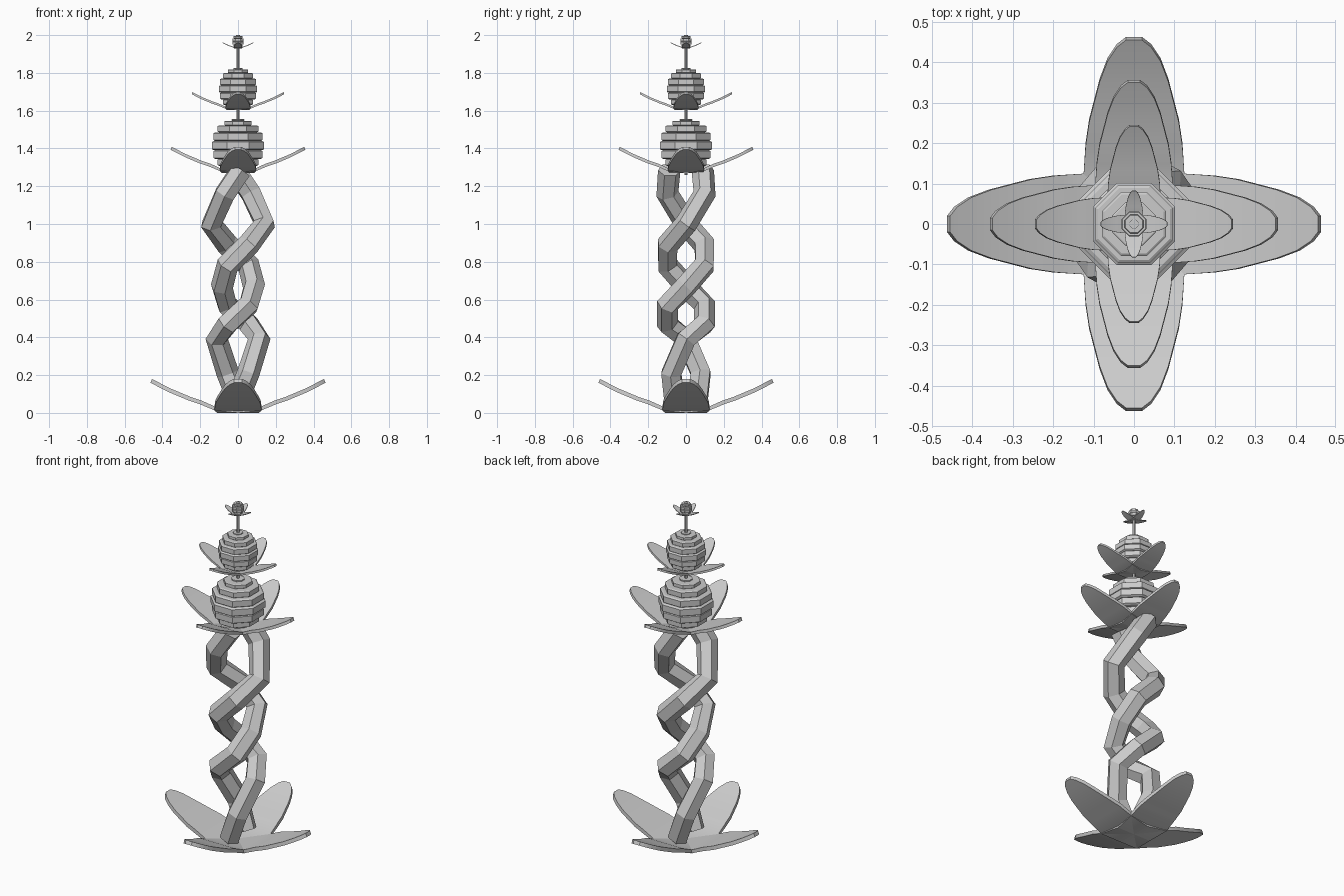
import bpy, bmesh
from math import sin, cos, pi, radians, sqrt

if "Cube" in bpy.data.objects:
    bpy.data.objects.remove(bpy.data.objects["Cube"])


def finish(bm, name, smooth=None):
    bmesh.ops.recalc_face_normals(bm, faces=bm.faces)
    me = bpy.data.meshes.new(name)
    bm.to_mesh(me)
    bm.free()
    ob = bpy.data.objects.new(name, me)
    bpy.context.collection.objects.link(ob)
    if smooth:
        bpy.ops.object.select_all(action='DESELECT')
        ob.select_set(True)
        bpy.context.view_layer.objects.active = ob
        bpy.ops.object.shade_smooth_by_angle(angle=radians(smooth))
    return ob


def lathe(name, profile, sides):
    # Revolve (radius, z) points and close both ends
    bm = bmesh.new()
    rings = []
    for r, z in profile:
        rings.append([bm.verts.new((r * cos(2 * pi * (i + .5) / sides),
                                    r * sin(2 * pi * (i + .5) / sides), z))
                      for i in range(sides)])
    for a, b in zip(rings, rings[1:]):
        for i in range(sides):
            j = (i + 1) % sides
            bm.faces.new((a[i], a[j], b[j], b[i]))
    bm.faces.new(rings[0])
    bm.faces.new(rings[-1])
    return finish(bm, name)


# Leaf stations: distance from centre, underside height, half width
LEAF = [(0, 0, .11), (.12, .012, .125), (.2, .045, .12), (.26, .065, .111),
        (.36, .107, .085), (.41, .132, .066), (.445, .15, .043), (.463, .16, .02)]


def leaf(name, scale, z0, turn):
    bm = bmesh.new()
    rows = []
    for d, h, w in LEAF:
        row = []
        for s, t in ((-1, 0), (1, 0), (1, .02), (-1, .02)):
            x, y = (d - t * .4 * (d > .15)) * scale, s * w * scale
            row.append(bm.verts.new((x * cos(turn) - y * sin(turn),
                                     x * sin(turn) + y * cos(turn),
                                     z0 + (h + t) * scale)))
        rows.append(row)
    for a, b in zip(rows, rows[1:]):
        for i in range(4):
            j = (i + 1) % 4
            bm.faces.new((a[i], a[j], b[j], b[i]))
    bm.faces.new(rows[0])
    bm.faces.new(rows[-1])
    finish(bm, name, 40)


# Four tiers of four leaves
for tier, scale, z0 in (("base", 1, 0), ("middle", .77, 1.27),
                        ("upper", .53, 1.603), ("top", .18, 1.93)):
    for k in range(4):
        leaf(f"{tier}_leaf_{k + 1}", scale, z0, k * pi / 2)


# Stepped fruit made of stacked bands
def fruit(name, radius, half, zc, bands, sides):
    prof = []
    for i in range(bands):
        u0 = -cos(pi * i / bands)
        u1 = -cos(pi * (i + 1) / bands)
        um = (u0 + u1) / 2
        r = radius * sqrt(1 - um * um)
        g = (u1 - u0) * .12
        prof += [(r * .93, zc + half * u0), (r, zc + half * (u0 + g)),
                 (r, zc + half * (u1 - g)), (r * .93, zc + half * u1)]
    lathe(name, prof, sides)


fruit("lower_fruit", .15, .14, 1.415, 9, 8)
fruit("upper_fruit", .11, .11, 1.715, 9, 8)
fruit("top_bud", .034, .034, 1.966, 6, 8)
lathe("stem", [(.009, 1.26), (.009, 1.95)], 8)

# Two twisting strands: height, angle, distance from the axis
PATH = [(1.285, 100, .09), (1.16, 55, .12), (1.0, 0, .14), (.89, -60, .112),
        (.78, -120, .112), (.67, -180, .085), (.57, -240, .112),
        (.47, -300, .112), (.39, -360, .112), (.21, -415, .095), (.05, -460, .06)]
for k in range(2):
    cu = bpy.data.curves.new(f"strand_{k + 1}", 'CURVE')
    cu.dimensions = '3D'
    cu.bevel_depth = .06
    cu.bevel_resolution = 1
    cu.use_fill_caps = True
    sp = cu.splines.new('POLY')
    sp.points.add(len(PATH) - 1)
    for p, (z, a, r) in zip(sp.points, PATH):
        a = radians(a) + k * pi
        p.co = (r * cos(a), r * sin(a), z, 1)
    sp.use_smooth = False
    bpy.context.collection.objects.link(bpy.data.objects.new(f"strand_{k + 1}", cu))
